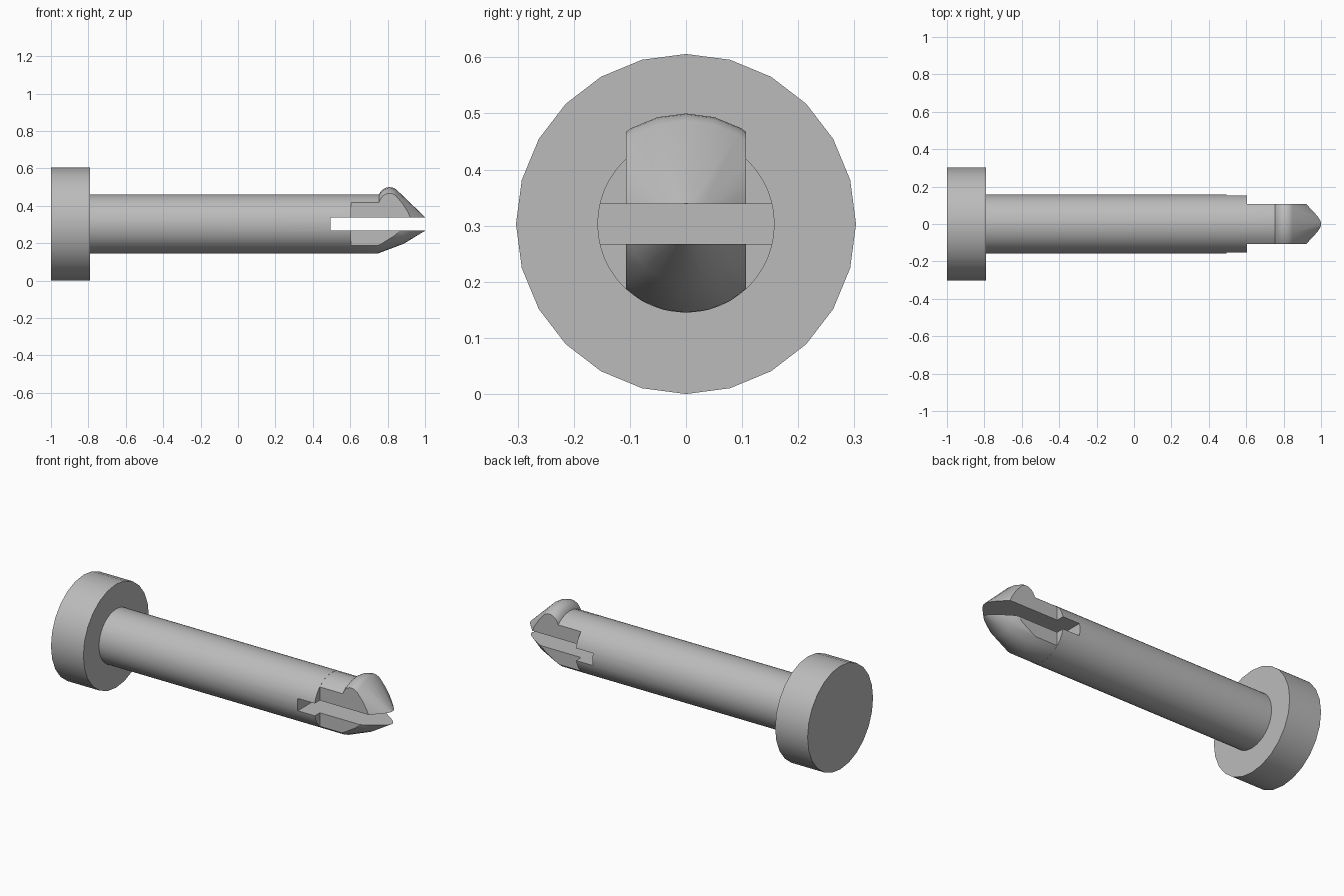
import bpy, bmesh
from math import radians, cos, sin, tau
from mathutils import Vector

cube = bpy.data.objects.get("Cube")
if cube:
    bpy.data.objects.remove(cube)

AXIS_Z = 0.303      # height of the pin's axis
SHAFT_R = 0.158
STEP_X = 0.605      # where the round shaft ends and the flat prongs begin
HALF_W = 0.107      # half width of the prongs
SLOT = 0.036        # half height of the slot

grey = bpy.data.materials.new("light grey")
grey.use_nodes = True
grey.diffuse_color = (0.5, 0.5, 0.5, 1)
grey.node_tree.nodes["Principled BSDF"].inputs["Base Color"].default_value = (0.5, 0.5, 0.5, 1)


def lathe(profile, sides):
    """Closed solid turned about the x axis from (x, radius) points."""
    bm = bmesh.new()
    points = [(profile[0][0], 0)] + profile + [(profile[-1][0], 0)]
    verts = [bm.verts.new((x, 0, r)) for x, r in points]
    edges = [bm.edges.new(pair) for pair in zip(verts, verts[1:])]
    bmesh.ops.spin(bm, geom=verts + edges, cent=(0, 0, 0), axis=(1, 0, 0),
                   angle=tau, steps=sides)
    bmesh.ops.remove_doubles(bm, verts=bm.verts, dist=0.0005)
    bmesh.ops.recalc_face_normals(bm, faces=bm.faces)
    return bm


def cut(bm, point, normal):
    """Remove everything on the normal's side and cap the opening."""
    res = bmesh.ops.bisect_plane(bm, geom=bm.verts[:] + bm.edges[:] + bm.faces[:],
                                 dist=0.00001, plane_co=point, plane_no=normal,
                                 clear_outer=True)
    rim = [e for e in res["geom_cut"] if isinstance(e, bmesh.types.BMEdge)]
    bmesh.ops.holes_fill(bm, edges=rim, sides=0)


def finish(bm, name):
    bmesh.ops.recalc_face_normals(bm, faces=bm.faces)
    mesh = bpy.data.meshes.new(name)
    bm.to_mesh(mesh)
    bm.free()
    mesh.materials.append(grey)
    obj = bpy.data.objects.new(name, mesh)
    obj.location.z = AXIS_Z
    bpy.context.collection.objects.link(obj)
    return obj


# Head disc
parts = [finish(lathe([(-1, 0.303), (-0.79, 0.303)], 24), "head")]

# Round shaft with a slot across its far end
shaft = finish(lathe([(-0.79, SHAFT_R), (STEP_X, SHAFT_R)], 48), "shaft")
parts.append(shaft)
box = bmesh.new()
bmesh.ops.create_cube(box, size=1)
bmesh.ops.scale(box, vec=(0.4, 1, 2 * SLOT), verts=box.verts)
bmesh.ops.translate(box, vec=(0.695, 0, 0), verts=box.verts)
cutter = finish(box, "slot_cutter")
cutter.hide_render = True
cutter.hide_viewport = True
slot = shaft.modifiers.new("slot", "BOOLEAN")
slot.operation = "DIFFERENCE"
slot.solver = "EXACT"
slot.object = cutter


def prong(name, profile, side):
    bm = lathe([(STEP_X, SHAFT_R), (0.747, SHAFT_R)] + profile, 24)
    cut(bm, Vector((0, 0, side * SLOT)), Vector((0, 0, -side)))
    for s in (1, -1):
        cut(bm, Vector((0, s * HALF_W, 0)), Vector((0, s, 0)))
    parts.append(finish(bm, name))


# Upper prong with a rounded catch, lower prong with a plain taper
catch = [(0.81 + 0.06 * cos(radians(a)), 0.137 + 0.06 * sin(radians(a)))
         for a in range(160, 40, -12)]
prong("upper_prong", catch + [(1, 0.0365)], 1)
prong("lower_prong", [(0.885, 0.106), (1, 0.0365)], -1)

# Smooth turned surfaces, sharp machined edges
bpy.ops.object.select_all(action="DESELECT")
for obj in parts:
    obj.select_set(True)
bpy.context.view_layer.objects.active = shaft
bpy.ops.object.shade_smooth_by_angle(angle=radians(30))
